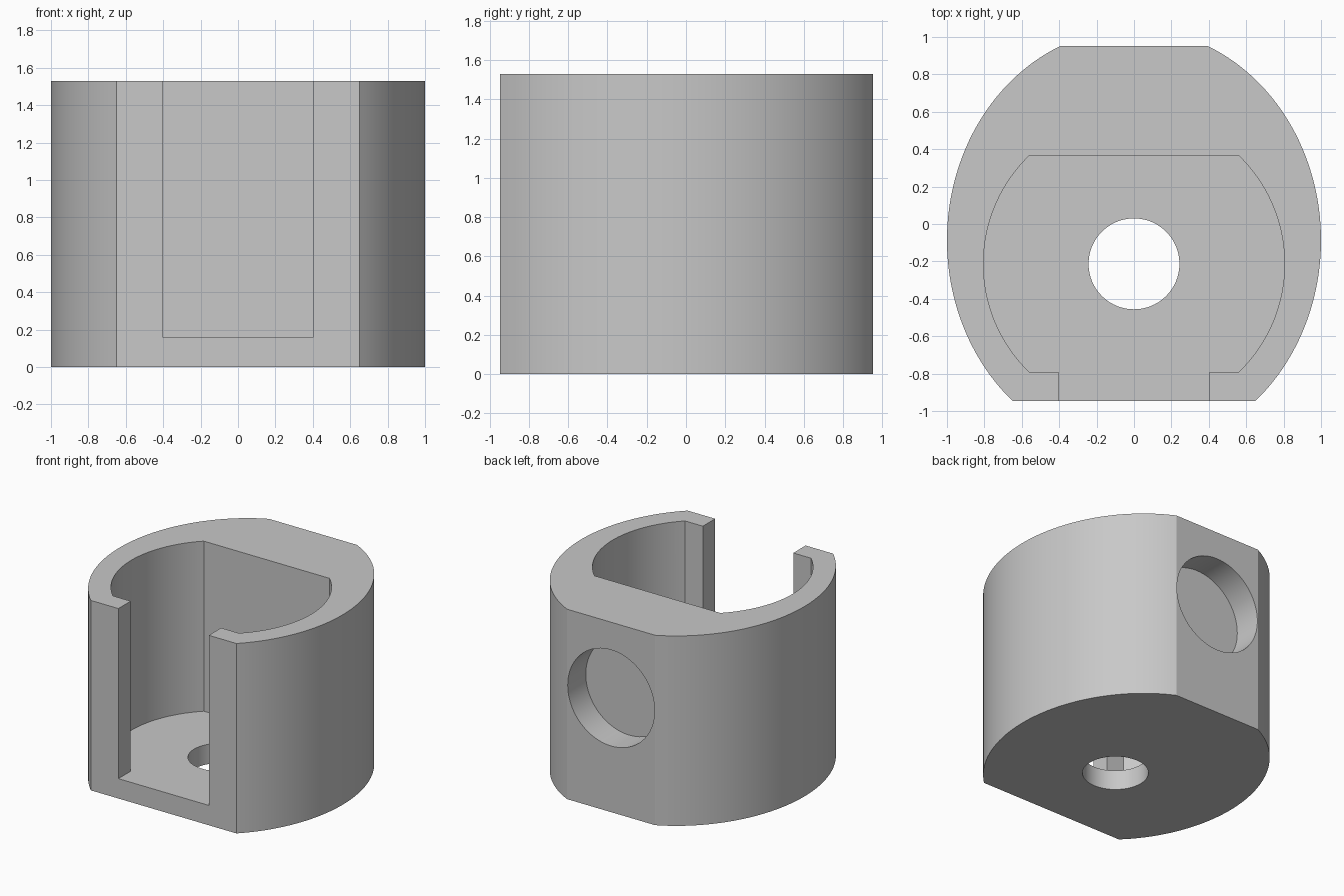
import bpy, bmesh
from math import asin, sin, cos, pi, radians
from mathutils import Matrix

cube = bpy.data.objects.get("Cube")
if cube:
    bpy.data.objects.remove(cube, do_unlink=True)

HEIGHT, FLOOR = 1.53, 0.16

grey = bpy.data.materials.new("plain grey")
grey.use_nodes = True
colour = (0.58, 0.58, 0.58, 1)
grey.diffuse_color = colour
grey.node_tree.nodes["Principled BSDF"].inputs["Base Color"].default_value = colour


def finish(name, bm):
    bmesh.ops.recalc_face_normals(bm, faces=bm.faces)
    mesh = bpy.data.meshes.new(name)
    bm.to_mesh(mesh)
    bm.free()
    mesh.materials.append(grey)
    obj = bpy.data.objects.new(name, mesh)
    bpy.context.collection.objects.link(obj)
    return obj


def clipped_prism(name, rx, ry, cy, front, back, z0, z1, steps=48):
    """Upright oval prism, cut flat at the front and the back."""
    a0, a1 = asin((front - cy) / ry), asin((back - cy) / ry)
    angles = [a0 + (a1 - a0) * i / steps for i in range(steps + 1)]
    side = [(rx * cos(a), cy + ry * sin(a)) for a in angles]
    outline = side + [(-x, y) for x, y in reversed(side)]
    bm = bmesh.new()
    face = bm.faces.new([bm.verts.new((x, y, z0)) for x, y in outline])
    top = bmesh.ops.extrude_face_region(bm, geom=[face])["geom"]
    verts = [v for v in top if isinstance(v, bmesh.types.BMVert)]
    bmesh.ops.translate(bm, verts=verts, vec=(0, 0, z1 - z0))
    return finish(name, bm)


def cylinder(name, radius, depth, location, tilt=0):
    bm = bmesh.new()
    bmesh.ops.create_cone(bm, cap_ends=True, segments=80, radius1=radius,
                          radius2=radius, depth=depth,
                          matrix=Matrix.Translation(location) @ Matrix.Rotation(tilt, 4, 'X'))
    return finish(name, bm)


def box(name, lo, hi):
    bm = bmesh.new()
    bmesh.ops.create_cube(bm, size=1)
    for v in bm.verts:
        v.co = [(a + b) / 2 + c * (b - a) for a, b, c in zip(lo, hi, v.co)]
    return finish(name, bm)


# Solid body with flat front and back
body = clipped_prism("housing_body", 1.0, 1.13, -0.087, -0.947, 0.953, 0, HEIGHT)

# Inner chamber, front slot, floor hole and blind pocket in the back
cutters = [
    clipped_prism("chamber_cutter", 0.805, 0.805, -0.213, -0.79, 0.365, FLOOR, HEIGHT + 0.2),
    box("slot_cutter", (-0.403, -1.2, FLOOR), (0.403, -0.5, HEIGHT + 0.3)),
    cylinder("floor_hole_cutter", 0.243, 0.6, (0, -0.213, 0.1)),
    cylinder("back_pocket_cutter", 0.387, 0.46, (0, 0.953, 0.92), pi / 2),
]
for cutter in cutters:
    cut = body.modifiers.new(cutter.name, 'BOOLEAN')
    cut.operation, cut.solver, cut.object = 'DIFFERENCE', 'EXACT', cutter

# Bake the cuts, then drop the cutters
bpy.context.view_layer.update()
evaluated = body.evaluated_get(bpy.context.evaluated_depsgraph_get())
baked = bpy.data.meshes.new_from_object(evaluated)
body.modifiers.clear()
body.data = baked
baked.materials.clear()
baked.materials.append(grey)
for poly in baked.polygons:
    poly.material_index = 0
for cutter in cutters:
    bpy.data.objects.remove(cutter, do_unlink=True)

# Smooth curved walls, crisp corners
bpy.ops.object.select_all(action='DESELECT')
body.select_set(True)
bpy.context.view_layer.objects.active = body
bpy.ops.object.shade_smooth_by_angle(angle=radians(20))
